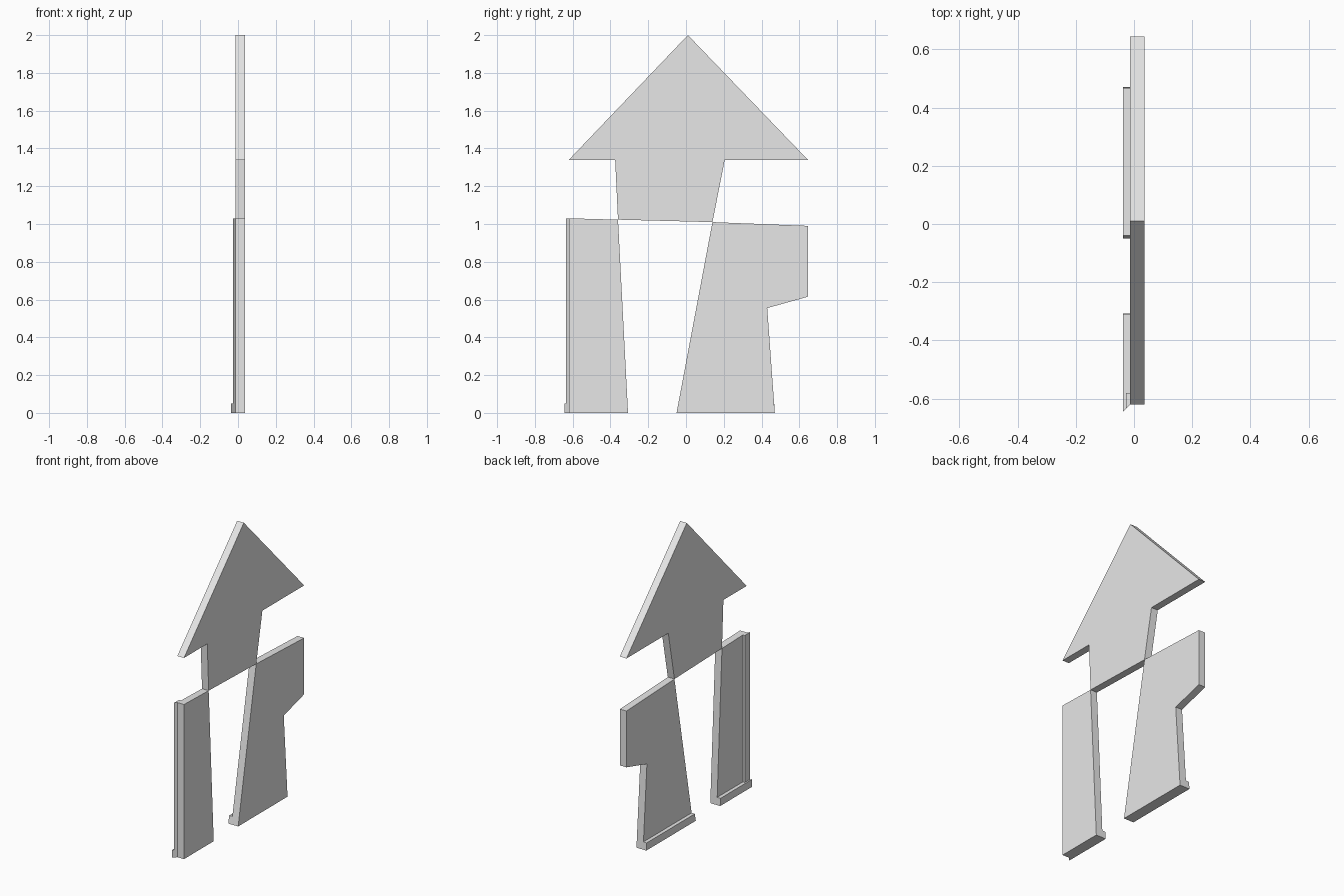
import bpy
import bmesh

cube = bpy.data.objects.get("Cube")
if cube:
    bpy.data.objects.remove(cube, do_unlink=True)

# Single plain wall colour
grey = bpy.data.materials.new("light grey")
grey.use_nodes = True
colour = (0.8, 0.8, 0.8, 1)
grey.diffuse_color = colour
grey.node_tree.nodes["Principled BSDF"].inputs["Base Color"].default_value = colour

OUTER, INNER = 0.036, -0.013   # the two faces of the wall
FRONT = -0.62                  # front end of the wall


def prism(name, profile, x_near, x_far, mitred=False):
    """Extrude a (y, z) profile along x; a mitre slants the front end at 45 degrees."""
    bm = bmesh.new()
    face = bm.faces.new([bm.verts.new((x_near, y, z)) for y, z in profile])
    new = bmesh.ops.extrude_face_region(bm, geom=[face])["geom"]
    for v in [g for g in new if isinstance(g, bmesh.types.BMVert)]:
        v.co.x = x_far
        if mitred and v.co.y <= FRONT + 0.001:
            v.co.y -= abs(x_far - x_near)
    bmesh.ops.recalc_face_normals(bm, faces=bm.faces)
    mesh = bpy.data.meshes.new(name)
    bm.to_mesh(mesh)
    bm.free()
    mesh.materials.append(grey)
    obj = bpy.data.objects.new(name, mesh)
    bpy.context.collection.objects.link(obj)
    return obj


# Wall panels: pointed gable and two legs around the openings
gable = [(0.01, 2.0), (0.645, 1.34), (0.205, 1.34), (0.14, 1.01),
         (-0.36, 1.023), (-0.375, 1.34), (-0.62, 1.34)]
front_leg = [(FRONT, 0), (-0.307, 0), (-0.36, 1.023), (FRONT, 1.03)]
back_leg = [(-0.05, 0), (0.47, 0), (0.43, 0.555), (0.645, 0.615),
            (0.645, 0.99), (0.14, 1.01)]
prism("gable_panel", gable, OUTER, INNER)
prism("front_leg_panel", front_leg, OUTER, INNER)
prism("back_leg_panel", back_leg, OUTER, INNER)

# Skirting strips along the foot of each leg
TOP = 0.05
prism("front_skirting", [(FRONT, 0), (-0.307, 0), (-0.31, TOP), (FRONT, TOP)],
      INNER, -0.037, mitred=True)
prism("back_skirting", [(-0.05, 0), (0.47, 0), (0.467, TOP), (-0.04, TOP)],
      INNER, -0.037)

# Upright corner trim at the front end
prism("corner_trim", [(FRONT, TOP), (-0.58, TOP), (-0.58, 1.029), (FRONT, 1.03)],
      INNER, -0.027, mitred=True)
